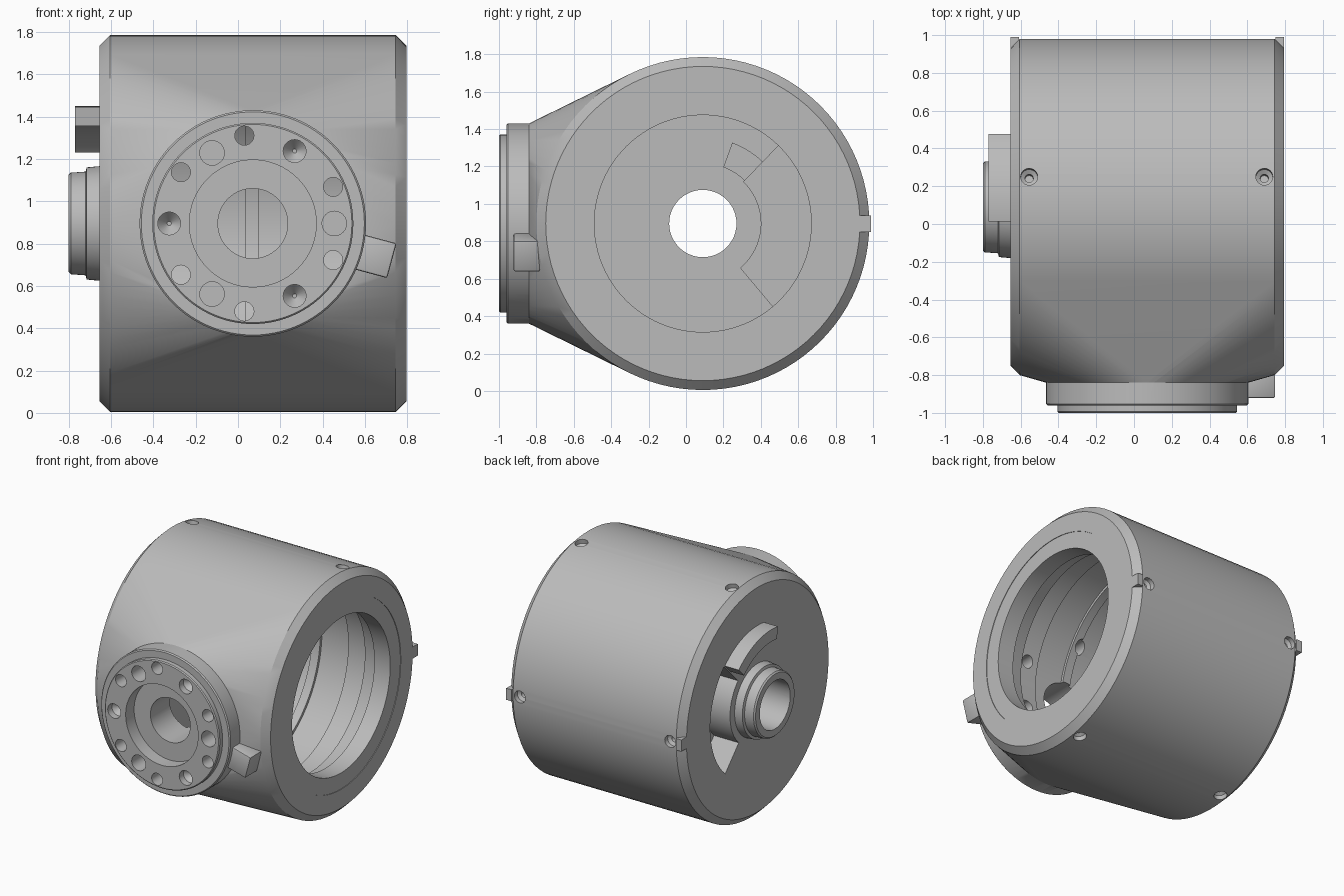
import bpy, bmesh, math
from mathutils import Vector, Matrix

if "Cube" in bpy.data.objects:
    bpy.data.objects.remove(bpy.data.objects["Cube"])

CX, CY, CZ = 0.07, 0.09, 0.895          # centre of the housing, axis along x
grey = bpy.data.materials.new("housing grey")
grey.diffuse_color = (0.5, 0.5, 0.5, 1)
grey.use_nodes = True
grey.node_tree.nodes["Principled BSDF"].inputs["Base Color"].default_value = grey.diffuse_color


def finish(bm, name):
    bmesh.ops.remove_doubles(bm, verts=bm.verts, dist=1e-5)
    bmesh.ops.recalc_face_normals(bm, faces=bm.faces)
    me = bpy.data.meshes.new(name)
    bm.to_mesh(me)
    bm.free()
    me.materials.append(grey)
    ob = bpy.data.objects.new(name, me)
    bpy.context.collection.objects.link(ob)
    return ob


def lathe(name, profile, origin, axis, n=32):
    """Revolve (height, radius) points about an axis through origin."""
    m = Matrix.Translation(origin) @ Vector(axis).to_track_quat('Z', 'Y').to_matrix().to_4x4()
    bm = bmesh.new()
    prof = [(profile[0][0], 0)] + list(profile) + [(profile[-1][0], 0)]
    rings = []
    for h, r in prof:
        if r == 0:
            rings.append([bm.verts.new(m @ Vector((0, 0, h)))])
        else:
            rings.append([bm.verts.new(m @ Vector((r * math.cos(2 * math.pi * i / n),
                          r * math.sin(2 * math.pi * i / n), h))) for i in range(n)])
    for a, b in zip(rings, rings[1:]):
        if len(a) == 1:
            bm.faces.new(b)
        elif len(b) == 1:
            bm.faces.new(a)
        else:
            for i in range(n):
                j = (i + 1) % n
                bm.faces.new((a[i], a[j], b[j], b[i]))
    for v in [v for v in bm.verts if not v.link_faces]:
        bm.verts.remove(v)
    return finish(bm, name)


def sector(name, r0, r1, a0, a1, x0, x1, n=20):
    """Arc-shaped block around the housing axis."""
    ang = [math.radians(a0 + (a1 - a0) * i / n) for i in range(n + 1)]
    loop = [(r1, a) for a in ang] + [(r0, a) for a in reversed(ang)]
    bm = bmesh.new()
    f = bm.faces.new([bm.verts.new((x0, CY + r * math.cos(a), CZ + r * math.sin(a))) for r, a in loop])
    ext = bmesh.ops.extrude_face_region(bm, geom=[f])
    bmesh.ops.translate(bm, vec=(x1 - x0, 0, 0),
                        verts=[v for v in ext['geom'] if isinstance(v, bmesh.types.BMVert)])
    return finish(bm, name)


def box(name, lo, hi, rot=None, bevel=0):
    lo, hi = Vector(lo), Vector(hi)
    bm = bmesh.new()
    bmesh.ops.create_cube(bm, size=1)
    bmesh.ops.scale(bm, vec=hi - lo, verts=bm.verts)
    bmesh.ops.translate(bm, vec=(lo + hi) / 2, verts=bm.verts)
    if bevel:
        bmesh.ops.bevel(bm, geom=bm.edges[:], offset=bevel, segments=2, affect='EDGES', profile=0.5)
    if rot:
        bmesh.ops.transform(bm, matrix=rot, verts=bm.verts)
    return finish(bm, name)


def boolean(target, tool, op='DIFFERENCE', keep=False):
    mod = target.modifiers.new("cut", 'BOOLEAN')
    mod.operation, mod.object, mod.solver = op, tool, 'EXACT'
    bpy.context.view_layer.objects.active = target
    bpy.ops.object.modifier_apply(modifier=mod.name)
    if not keep:
        bpy.data.objects.remove(tool)


AX, FRONT = (0, CY, CZ), (CX, 0, CZ)
X, Y = (1, 0, 0), (0, 1, 0)


def circle_pts(point, n=96):
    return [point(math.cos(2 * math.pi * i / n), math.sin(2 * math.pi * i / n)) for i in range(n)]


# Chamfered drum drawn out smoothly to the round front flange: a hull of circles
pts = circle_pts(lambda c, s: (CX + 0.535 * c, -0.84, CZ + 0.535 * s))
for x, r in ((-0.655, 0.84), (-0.605, 0.89), (0.745, 0.89), (0.795, 0.84)):
    pts += circle_pts(lambda c, s: (x, CY + r * c, CZ + r * s))
bm = bmesh.new()
for p in pts:
    bm.verts.new(p)
bmesh.ops.convex_hull(bm, input=bm.verts)
bmesh.ops.dissolve_limit(bm, angle_limit=0.002, verts=bm.verts, edges=bm.edges)
body = finish(bm, "housing")

# Front flange
flange = lathe("flange", [(-1.0, 0.468), (-0.993, 0.475), (-0.96, 0.475), (-0.96, 0.527),
                          (-0.952, 0.535), (-0.83, 0.535), (-0.75, 0.45)], FRONT, Y, 96)
boolean(body, flange, 'UNION')

# Bore open on the right side, wider inside
boolean(body, lathe("bore", [(0.9, 0.70), (0.791, 0.70), (0.791, 0.58), (0.66, 0.58), (0.66, 0.62),
                             (0.54, 0.64), (0.54, 0.70), (0.36, 0.70), (0.36, 0.76), (0.10, 0.76),
                             (0.10, 0.74), (0.035, 0.74), (0.035, 0.76), (-0.42, 0.76),
                             (-0.50, 0.68)], AX, X, 96))

# Raised inner wall of the curved pocket
boolean(body, sector("inner_wall", 0.31, 0.60, -50, 46, -0.52, -0.40), 'UNION')
boolean(body, sector("inner_bump", 0.32, 0.46, 42, 70, -0.53, -0.41), 'UNION')
# Curved pocket on the left face
boolean(body, sector("pocket", 0.325, 0.56, -47, 45, -0.80, -0.45))

# Flange recess and central bore
boolean(body, lathe("flange_bore", [(-1.1, 0.30), (-0.90, 0.30), (-0.90, 0.165), (-0.5, 0.165)],
                    FRONT, Y, 64))


def flange_pt(r, deg):
    a = math.radians(deg)
    return (CX + r * math.cos(a), 0, CZ + r * math.sin(a))


# Flange bolt holes in three groups
for k in range(3):
    a = 120 * k
    boolean(body, lathe("bolt_hole", [(-1.1, 0.058), (-0.86, 0.058)], flange_pt(0.385, a), Y, 24))
    boolean(body, lathe("cone_hole", [(-1.1, 0.054), (-0.95, 0.054), (-0.90, 0.01)],
                        flange_pt(0.395, a + 60), Y, 24))
    for s in (-24.5, 24.5):
        boolean(body, lathe("pin_hole", [(-1.1, 0.045), (-0.45, 0.045)], flange_pt(0.417, a + s), Y, 24))

# Stepped screw holes around the drum
for x in (-0.555, 0.69):
    for deg in (79.6, 0, -79.6):
        a = math.radians(deg)
        boolean(body, lathe("screw_hole", [(0.95, 0.045), (0.855, 0.045), (0.84, 0.022), (0.80, 0.022)],
                            (x, CY, CZ), (0, math.cos(a), math.sin(a)), 24))

# Left hub with through bore
hub = lathe("hub", [(-0.80, 0.23), (-0.79, 0.24), (-0.72, 0.245), (-0.715, 0.265), (-0.64, 0.272)], AX, X, 64)
hole = lathe("hub_bore", [(-1, 0.18), (-0.3, 0.18)], AX, X, 48)
boolean(body, hole, keep=True)
boolean(hub, hole)

# Curved stop bar on the left face
bar = sector("stop_bar", 0.465, 0.555, 46, 98, -0.77, -0.64)

# Key tabs that bridge the chamfers at the back
tabs = [box("key_tab_right", (0.75, 0.90, 0.85), (0.795, 0.99, 0.937)),
        box("key_tab_left", (-0.655, 0.90, 0.85), (-0.61, 0.99, 0.937))]

# Pointer lug on the flange rim
turn = Matrix.Translation(FRONT) @ Matrix.Rotation(math.radians(15), 4, 'Y')
lug = box("flange_lug", (0.50, -0.922, -0.085), (0.68, -0.78, 0.085), turn, 0.01)

# Smooth shading with crisp edges
bpy.ops.object.select_all(action='DESELECT')
for ob in (body, hub, bar, lug, *tabs):
    ob.select_set(True)
bpy.context.view_layer.objects.active = body
bpy.ops.object.shade_smooth_by_angle(angle=math.radians(25))
